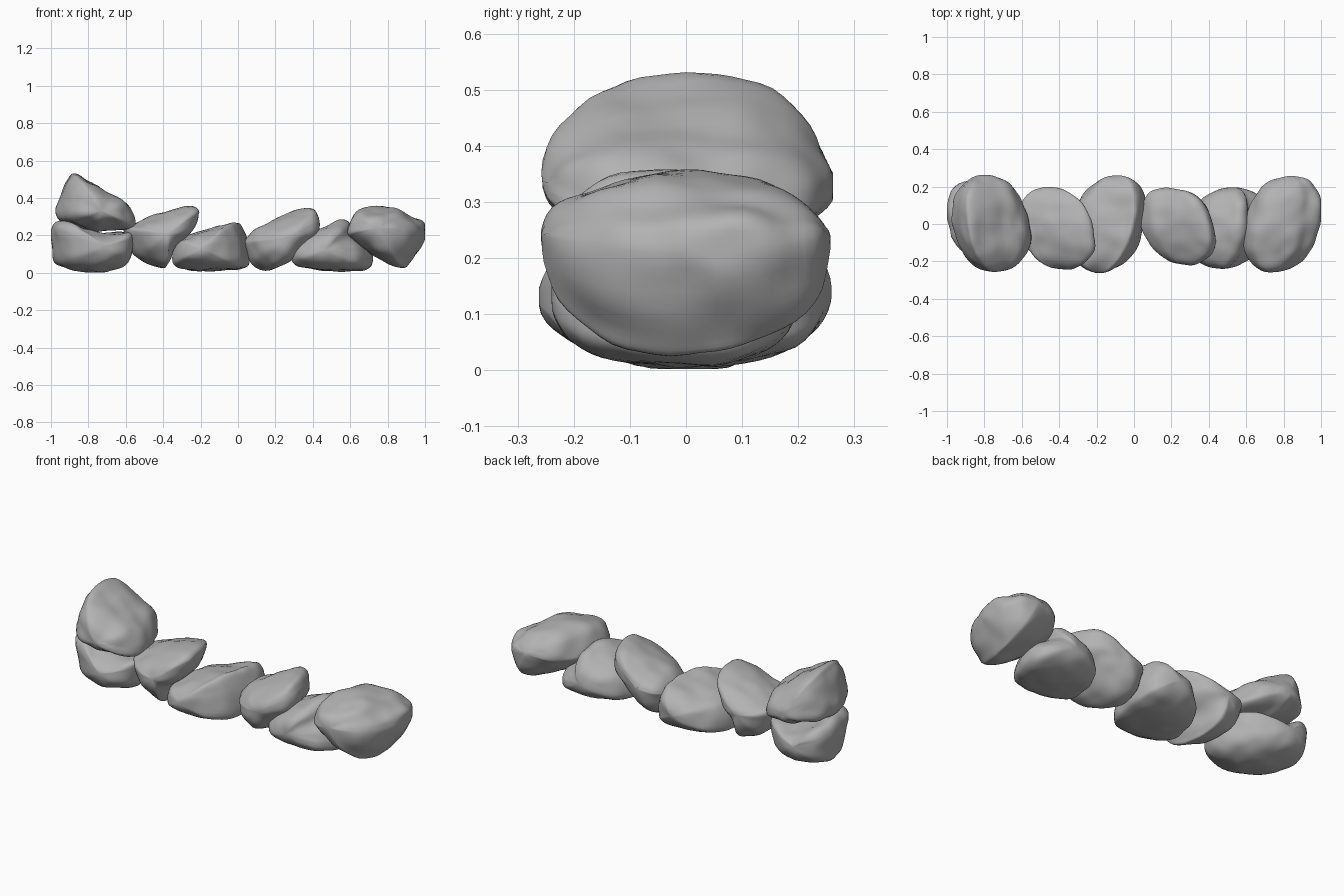
import bpy, bmesh, math
from mathutils import Vector, noise

if "Cube" in bpy.data.objects:
    bpy.data.objects.remove(bpy.data.objects["Cube"])

stone = bpy.data.materials.new("stone grey")
stone.diffuse_color = (0.45, 0.45, 0.45, 1)
stone.use_nodes = True
stone.node_tree.nodes["Principled BSDF"].inputs["Base Color"].default_value = stone.diffuse_color


def smooth_loop(pts, steps=6):
    """Closed Catmull-Rom curve through the profile points."""
    out, n = [], len(pts)
    for i in range(n):
        a, b, c, d = (Vector(pts[(i + k) % n]) for k in (-1, 0, 1, 2))
        for j in range(steps):
            t = j / steps
            out.append(0.5 * (2 * b + (c - a) * t + (2 * a - 5 * b + 4 * c - d) * t * t
                              + (3 * b - a - 3 * c + d) * t ** 3))
    return out


def rock(name, profile, y0, y1, lean, seed, end_z=None):
    """Loft the front profile along y with rounded ends; lean shifts the +y end in x."""
    loop = smooth_loop(profile)
    xs, zs = [p.x for p in loop], [p.y for p in loop]
    xc, half = (min(xs) + max(xs)) / 2, (max(xs) - min(xs)) / 2
    zc = end_z if end_z is not None else (min(zs) + max(zs)) / 2
    squeeze = math.sqrt(1 - (lean / half) ** 2)
    yc, h = (y0 + y1) / 2, (y1 - y0) / 2
    bm = bmesh.new()

    def vert(x, y, z):
        return bm.verts.new((x, y, z))

    rings, count = [], 30
    for i in range(1, count):
        s = math.sin(-math.pi / 2 + math.pi * i / count)
        w = math.sqrt(1 - abs(s) ** 2.4)
        rings.append([vert(xc + lean * s + (p.x - xc) * w * squeeze, yc + h * s,
                           zc + (p.y - zc) * w) for p in loop])
    n = len(loop)
    for r, q in zip(rings, rings[1:]):
        for k in range(n):
            bm.faces.new((r[k], r[(k + 1) % n], q[(k + 1) % n], q[k]))
    for ring, s in ((rings[0], -1), (rings[-1], 1)):
        pole = vert(xc + lean * s, yc + h * s, zc)
        for k in range(n):
            bm.faces.new((ring[k], ring[(k + 1) % n], pole))
    bmesh.ops.recalc_face_normals(bm, faces=bm.faces)
    bm.normal_update()
    # weathered dents, stronger on the upper side
    off = Vector((seed * 7.3, seed * 3.1, seed * 5.7))
    moves = []
    for v in bm.verts:
        amp = 0.016 if v.normal.z > 0.2 else 0.010
        d = noise.noise(v.co * 6 + off) * amp + noise.noise(v.co * 13 + off) * 0.008
        moves.append(v.co + v.normal * d)
    for v, co in zip(bm.verts, moves):
        v.co = co
        v.co.z = max(v.co.z, 0.002)
        v.co.y = max(min(v.co.y, 0.262), -0.262)
        v.co.x = max(min(v.co.x, 1.0), -1.0)
    me = bpy.data.meshes.new(name)
    bm.to_mesh(me)
    bm.free()
    me.materials.append(stone)
    for p in me.polygons:
        p.use_smooth = True
    ob = bpy.data.objects.new(name, me)
    bpy.context.collection.objects.link(ob)


# left pair, stacked
rock("rock_left_lower", [(-1, .23), (-.95, .275), (-.85, .235), (-.74, .21), (-.59, .22),
     (-.565, .17), (-.58, .08), (-.63, .03), (-.74, .005), (-.87, .015), (-.97, .05),
     (-.99, .13)], -.22, .23, -.06, 1)
rock("rock_left_upper", [(-.91, .5), (-.86, .525), (-.69, .425), (-.6, .37), (-.56, .275),
     (-.58, .235), (-.69, .225), (-.77, .22), (-.85, .25), (-.94, .275), (-.97, .32),
     (-.95, .4)], -.26, .26, -.035, 9, .33)
# row of rocks running to the right
rock("rock_tilted_slab", [(-.61, .235), (-.56, .265), (-.47, .3), (-.34, .335), (-.235, .345),
     (-.22, .3), (-.25, .22), (-.34, .14), (-.38, .05), (-.41, .02), (-.5, .06),
     (-.56, .1), (-.595, .18)], -.245, .2, -.04, 3, .21)
rock("rock_middle", [(-.34, .06), (-.31, .18), (-.21, .215), (-.07, .255), (0, .275),
     (.04, .21), (.06, .06), (.01, .02), (-.15, .005), (-.29, .02)], -.26, .26, .05, 4, .13)
rock("rock_leaning", [(.04, .18), (.09, .23), (.17, .265), (.33, .335), (.4, .345),
     (.43, .3), (.425, .22), (.36, .15), (.25, .05), (.15, .015), (.07, .06), (.04, .14)],
     -.22, .2, -.05, 5, .19)
rock("rock_flat", [(.285, .08), (.33, .17), (.44, .235), (.54, .28), (.6, .26), (.62, .2),
     (.69, .14), (.715, .07), (.68, .02), (.52, .005), (.33, .03)], -.24, .2, .035, 6, .12)
rock("rock_right_end", [(.585, .22), (.64, .32), (.76, .35), (.87, .335), (.93, .295),
     (.99, .255), (.995, .18), (.92, .055), (.88, .03), (.78, .07), (.68, .125),
     (.61, .18)], -.26, .26, .045, 7, .24)
